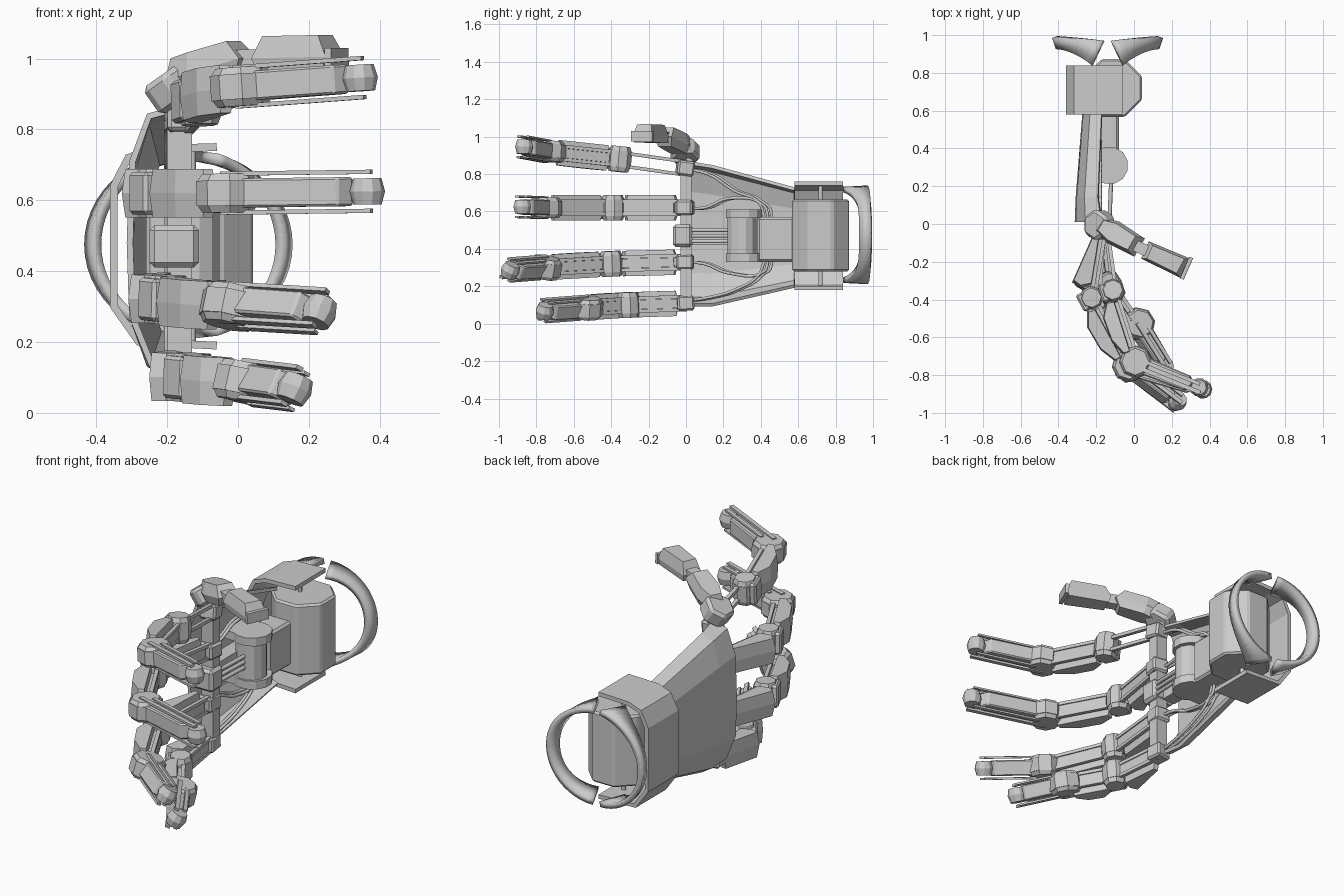
import bpy, bmesh, math
from mathutils import Vector, Matrix

cube = bpy.data.objects.get("Cube")
if cube:
    bpy.data.objects.remove(cube, do_unlink=True)


def add_mesh(name, bm):
    bmesh.ops.recalc_face_normals(bm, faces=bm.faces)
    mesh = bpy.data.meshes.new(name)
    bm.to_mesh(mesh)
    bm.free()
    obj = bpy.data.objects.new(name, mesh)
    bpy.context.collection.objects.link(obj)
    return obj


def frame(a, b, roll=0):
    """Axes along a bone: u to the tip, v to the palm side, w upward."""
    u = (Vector(b) - Vector(a)).normalized()
    v = Vector((0, 0, 1)).cross(u).normalized()
    w = u.cross(v)
    turn = Matrix.Rotation(math.radians(-roll), 4, 'X')
    return Matrix.Translation(a) @ Matrix((u, v, w)).transposed().to_4x4() @ turn


def prism(name, profile, low, high, matrix=None, taper=1.0, bevel=0):
    """Extrude a u-v outline from low to high, narrowing towards high."""
    bm = bmesh.new()
    n = len(profile)
    cu = sum(p[0] for p in profile) / n
    cv = sum(p[1] for p in profile) / n
    base = [bm.verts.new((u, v, low)) for u, v in profile]
    top = [bm.verts.new((cu + (u - cu) * taper, cv + (v - cv) * taper, high)) for u, v in profile]
    bm.faces.new(base[::-1])
    bm.faces.new(top)
    for i in range(n):
        j = (i + 1) % n
        bm.faces.new((base[i], base[j], top[j], top[i]))
    if bevel:
        bmesh.ops.bevel(bm, geom=bm.edges[:], offset=bevel, segments=1, affect='EDGES')
    bm.transform(matrix or Matrix.Identity(4))
    return add_mesh(name, bm)


def ngon(r, n, cx=0, cy=0):
    return [(cx + r * math.cos(math.tau * (i + .5) / n),
             cy + r * math.sin(math.tau * (i + .5) / n)) for i in range(n)]


def rect(u0, u1, v0, v1):
    return [(u0, v0), (u1, v0), (u1, v1), (u0, v1)]


def strip(name, rows, thickness):
    """Skin rows of points and give the sheet a thickness."""
    bm = bmesh.new()
    grid = [[bm.verts.new(p) for p in row] for row in rows]
    for r, s in zip(grid, grid[1:]):
        for i in range(len(r) - 1):
            bm.faces.new((r[i], r[i + 1], s[i + 1], s[i]))
    obj = add_mesh(name, bm)
    mod = obj.modifiers.new("thickness", 'SOLIDIFY')
    mod.thickness = thickness
    mod.offset = 0
    return obj


def rod(name, points, r=.009):
    curve = bpy.data.curves.new(name, 'CURVE')
    curve.dimensions = '3D'
    curve.bevel_depth = r
    curve.bevel_resolution = 1
    curve.resolution_u = 5
    curve.use_fill_caps = True
    spline = curve.splines.new('BEZIER')
    spline.bezier_points.add(len(points) - 1)
    for bp, p in zip(spline.bezier_points, points):
        bp.co = p
        bp.handle_left_type = bp.handle_right_type = 'AUTO'
    obj = bpy.data.objects.new(name, curve)
    bpy.context.collection.objects.link(obj)


# Palm shell, a shallow trough that narrows to the wrist
def trough(y, bottom, top, edge, back):
    mid, half = (bottom + top) / 2, (top - bottom) / 2
    shape = [(0, 1), (.6, .94), (.95, .6), (1, 0), (.95, -.55), (.55, -.9), (0, -1)]
    return [(edge + (back - edge) * d, y, mid + half * h) for d, h in shape]


strip("palm_shell", [trough(.01, .1, .86, -.17, -.305), trough(.14, .1, .84, -.19, -.3),
                     trough(.58, .2, .72, -.17, -.265)], .018)

# Palm frame
prism("knuckle_bar", rect(-.2, -.13, -.03, .03), .1, .85)
prism("knuckle_block", rect(-.25, -.11, -.07, .035), .41, .53, bevel=.015)
prism("palm_spine", rect(-.25, -.17, .03, .4), .42, .51)
prism("palm_box", rect(-.26, -.08, .38, .58), .33, .57, bevel=.012)
prism("palm_drum", ngon(.08, 12, -.13, .3), .37, .57)
for z in (.33, .565):
    prism("drum_flange", ngon(.1, 12, -.13, .31), z, z + .045)
    prism("drum_bracket", rect(-.25, -.13, .23, .39), z, z + .045)
for z in (.44, .47, .5):
    rod("palm_link", [(-.12, .25, z), (-.13, .02, z)], .011)

# Wrist motor on its axle, held by a bracket
prism("wrist_motor", ngon(.165, 8, -.11, .72), .28, .665, bevel=.01)
rod("wrist_axle", [(-.13, .72, .2), (-.13, .72, .74)], .012)
bracket = [(-.06, .75), (-.24, .745), (-.31, .72), (-.35, .64), (-.35, .3), (-.28, .2), (-.06, .19)]
strip("wrist_bracket", [[(x, y, z) for x, z in bracket] for y in (.58, .84)], .022)

# Two crescents that form the cuff, flaring forward at their pointed ends
for side, label in ((1, "left"), (-1, "right")):
    rows = []
    for i in range(25):
        s = -1 + i / 12
        front, back = math.radians(s * 72), math.radians(s * 86)
        flare = abs(s) ** 3
        rows.append([(-.14 + side * .26 * math.cos(front), .93 - .09 * flare, .475 + .255 * math.sin(front)),
                     (-.14 + side * .28 * math.cos(back), .99 - .02 * flare, .475 + .25 * math.sin(back))])
    cuff = strip(label + "_cuff", rows, .03)
    for p in cuff.data.polygons:
        p.use_smooth = True

# Tendons across the palm
for name, pts in {
    "index": [(.44, .57), (.41, .65), (.28, .71), (.14, .8), (0, .83)],
    "middle": [(.46, .57), (.44, .63), (.25, .67), (.12, .62), (0, .62)],
    "ring": [(.46, .33), (.44, .28), (.25, .27), (.12, .32), (0, .33)],
    "little": [(.44, .33), (.41, .26), (.28, .18), (.14, .14), (0, .12)],
}.items():
    for shift in (0, .022):
        rod(name + "_tendon", [(-.2 + shift, y - shift, z) for y, z in pts], .009)


def joint(name, m, r, h):
    prism(name, ngon(r, 8), -h * .65, h * .65, m)
    for s in (-1, 1):
        prism(name + "_cap", ngon(r * .95, 8), s * h * .65, s * h, m, taper=.85)


def phalanx(name, a, b, outline):
    """Twin rods, a slim core and a faceted guard on the back."""
    m, n = frame(a, b), (Vector(b) - Vector(a)).length
    for s in (-1, 1):
        prism(name + "_rod", rect(0, n, .005, .025), s * .035 - .009, s * .035 + .009, m)
    if outline:
        prism(name + "_core", rect(.16 * n, .85 * n, -.03, .02), -.025, .025, m)
        guard = [(u * n, v) for u, v in outline]
        for s in (-1, 1):
            prism(name + "_guard", guard, 0, s * .068, m, taper=.88)


def fingertip(name, a, b, roll):
    """Long core, rails above and below, rounded pad on the end."""
    m, n = frame(a, b, roll), (Vector(b) - Vector(a)).length
    core = [(.05, -.05), (n * .82, -.045), (n * .9, 0), (n * .82, .04), (.05, .045)]
    prism(name + "_core", core, -.041, .041, m, bevel=.006)
    for s in (-1, 1):
        w = s * .055
        prism(name + "_rail", rect(-.01, n + .02, -.035, -.012), w - .006, w + .006, m)
        prism(name + "_inner_rail", rect(.04, n, .008, .028), w - .005, w + .005, m)
        prism(name + "_pad", ngon(.05, 10, n, 0), 0, s * .037, m, taper=.8)


# Four fingers: base, knuckle, middle joint, tip, roll of the tip
fingers = {
    "index": ((-.16, 0, .83), (-.11, -.355, .88), (.01, -.73, .92), (.345, -.865, .945), 0),
    "middle": ((-.16, 0, .62), (-.225, -.39, .62), (-.03, -.75, .62), (.365, -.875, .625), 0),
    "ring": ((-.17, 0, .33), (-.2, -.4, .32), (-.02, -.75, .3), (.23, -.94, .285), 30),
    "little": ((-.17, 0, .11), (-.13, -.31, .1), (.02, -.53, .085), (.16, -.755, .068), 25),
}
flared = [(.12, -.01), (.1, -.04), (.84, -.115), (.9, -.07), (.84, -.01)]
curved = [(.12, -.01), (.1, -.05), (.3, -.095), (.65, -.09), (.9, -.045), (.9, -.01)]
for name, (base, knuckle, middle, tip, roll) in fingers.items():
    m = frame(knuckle, middle)
    prism(name + "_base", rect(-.04, .05, -.045, .045), -.04, .04, frame(base, knuckle), bevel=.01)
    phalanx(name + "_root", base, knuckle, None if name == "index" else flared)
    joint(name + "_knuckle", m, .064, .068)
    prism(name + "_knuckle_guard", rect(-.05, .05, -.07, -.03), -.06, .06, m, bevel=.01)
    phalanx(name + "_phalanx", knuckle, middle, curved)
    joint(name + "_joint", frame(middle, tip, roll / 2), .088, .055)
    fingertip(name + "_tip", middle, tip, roll)

# Thumb: tilted base, tapered middle and wedge tip
root, hinge, mid, end = (-.17, .02, .84), (-.17, -.01, .94), (.03, -.125, 1.0), (.28, -.235, 1.005)
rod("thumb_post", [(-.17, 0, .8), root, hinge], .025)
tilt = Matrix.Translation((-.185, -.005, .92)) @ Matrix.Rotation(math.radians(-35), 4, 'Y')
prism("thumb_base", ngon(.085, 6), -.05, .045, tilt, bevel=.015)
m = frame(hinge, mid)
n = (Vector(mid) - Vector(hinge)).length
middle_outline = [(-.02, -.04), (.07, -.065), (n, -.055), (n, .055), (.07, .065), (-.02, .04)]
prism("thumb_middle", middle_outline, 0, .06, m, taper=.75)
prism("thumb_middle_underside", middle_outline, 0, -.045, m, taper=.75)
m = frame(mid, end)
n = (Vector(end) - Vector(mid)).length
prism("thumb_hinge", rect(-.04, .06, -.03, .03), -.03, .025, m)
tip_outline = [(.03, -.05), (n - .01, -.06), (n, .055), (.03, .05)]
prism("thumb_tip", tip_outline, 0, .062, m, taper=.75)
prism("thumb_tip_underside", tip_outline, 0, -.035, m, taper=.9)
prism("thumb_end_plate", rect(n - .012, n + .008, -.062, .062), -.03, .025, m)
